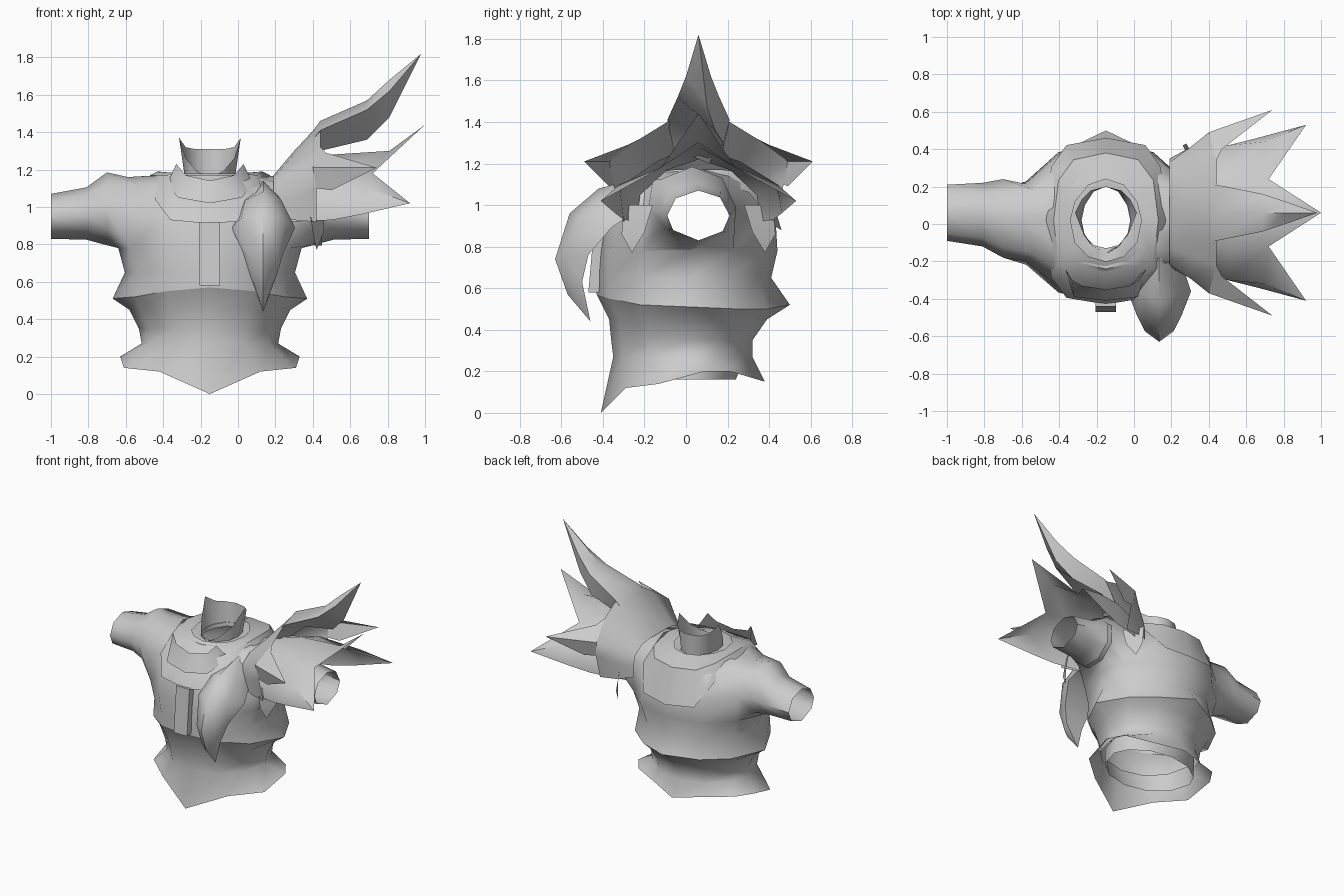
import bpy, bmesh, math

cube = bpy.data.objects.get("Cube")
if cube:
    bpy.data.objects.remove(cube, do_unlink=True)

grey = bpy.data.materials.new("plain grey")
grey.use_nodes = True
grey.diffuse_color = (0.6, 0.6, 0.6, 1)
grey.node_tree.nodes["Principled BSDF"].inputs["Base Color"].default_value = (0.6, 0.6, 0.6, 1)

BODY_X = -0.15   # centre line of the torso
WING_Y = 0.06    # centre line of the shoulder wing


def finish(name, bm, smooth=50):
    """Clean the mesh, make an object of it and shade it."""
    bmesh.ops.remove_doubles(bm, verts=bm.verts, dist=0.0005)
    bmesh.ops.dissolve_degenerate(bm, edges=bm.edges, dist=0.0005)
    bmesh.ops.recalc_face_normals(bm, faces=bm.faces)
    mesh = bpy.data.meshes.new(name)
    bm.to_mesh(mesh)
    bm.free()
    mesh.materials.append(grey)
    obj = bpy.data.objects.new(name, mesh)
    bpy.context.collection.objects.link(obj)
    bpy.ops.object.select_all(action='DESELECT')
    obj.select_set(True)
    bpy.context.view_layer.objects.active = obj
    bpy.ops.object.shade_smooth_by_angle(angle=math.radians(smooth))


def loft(rows, closed):
    """Skin rows of points with quads; returns the mesh and its vertex grid."""
    bm = bmesh.new()
    grid = [[bm.verts.new(p) for p in row] for row in rows]
    n = len(rows[0])
    for low, high in zip(grid, grid[1:]):
        for i in range(n if closed else n - 1):
            j = (i + 1) % n
            bm.faces.new((low[i], low[j], high[j], high[i]))
    return bm, grid


def mirror_ring(half):
    """Close a front-to-back half outline into a ring about the torso centre."""
    full = half + [(-x, y, z) for x, y, z in half[-2:0:-1]]
    return [(x + BODY_X, y, z) for x, y, z in full]


def ring(z, width, front, back, power=1.0):
    """Twelve-sided ring; z is one height or seven heights from front to back."""
    half = []
    for i in range(7):
        a = math.pi * i / 6
        s, c = abs(math.sin(a)) ** power, abs(math.cos(a)) ** power
        y = -front * c if i < 3 else back * c
        half.append((width * s if 0 < i < 6 else 0, y if i != 3 else 0.02,
                     z[i] if isinstance(z, list) else z))
    return mirror_ring(half)


def mirror_wing(half):
    """Mirror (x, distance, z) points across the wing centre line."""
    left = [(x, WING_Y - d, z) for x, d, z in half[:0:-1]]
    return left + [(x, WING_Y + d, z) for x, d, z in half]


# Chest with open sleeves; its hem is pointed at the sides, front and back
hem = mirror_ring([(0, -0.43, 0.57), (0.23, -0.37, 0.55), (0.4, -0.22, 0.52), (0.52, 0.02, 0.51),
                   (0.4, 0.25, 0.5), (0.23, 0.39, 0.5), (0, 0.5, 0.52)])
bm, grid = loft([
    hem,
    ring(0.65, 0.455, 0.43, 0.41),
    ring(0.78, 0.49, 0.42, 0.44, 0.95),
    ring(0.95, 0.5, 0.39, 0.43),
    ring([1.08, 1.1, 1.12, 1.16, 1.12, 1.1, 1.1], 0.44, 0.32, 0.36),
    ring(1.17, 0.27, 0.24, 0.27),
    ring(1.16, 0.13, 0.13, 0.2)], True)
SLEEVE = [(0.55, 0.03, 0.99, 0.21, 0.195), (0.66, 0.05, 0.965, 0.17, 0.14),
          (0.85, 0.06, 0.95, 0.15, 0.12)]   # reach, y, z, y radius, z radius
for side, mid in ((1, 3), (-1, 9)):
    loop = [grid[r][mid + c] for r, c in
            ((2, -1), (2, 0), (2, 1), (3, 1), (4, 1), (4, 0), (4, -1), (3, -1))]
    bmesh.ops.delete(bm, geom=[grid[3][mid]], context='VERTS')
    angles = [math.atan2(v.co.z - 0.95, v.co.y - 0.02) for v in loop]
    for reach, cy, cz, ry, rz in SLEEVE:
        new = [bm.verts.new((BODY_X + side * reach, cy + ry * math.cos(a), cz + rz * math.sin(a)))
               for a in angles]
        for i in range(8):
            j = (i + 1) % 8
            bm.faces.new((loop[i], loop[j], new[j], new[i]))
        loop = new
finish("chest_and_sleeves", bm)

# Waist flaring up to the chest hem and down to the pointed skirt
skirt_edge = mirror_ring([(0, -0.41, 0), (0.27, -0.29, 0.12), (0.46, -0.13, 0.14),
                          (0.48, 0.09, 0.2), (0.4, 0.21, 0.2), (0.23, 0.28, 0.18),
                          (0, 0.38, 0.15)])
bm, grid = loft([skirt_edge, ring(0.27, 0.365, 0.35, 0.32), ring(0.35, 0.38, 0.36, 0.32),
                 ring(0.45, 0.43, 0.37, 0.39), hem], True)
finish("waist_skirt", bm, 70)

# Lining inside the skirt
bm, grid = loft([ring(0.16, 0.35, 0.28, 0.24), ring(0.3, 0.33, 0.32, 0.29)], True)
finish("skirt_lining", bm)

# Mantle draped over the shoulders
bm, grid = loft([
    ring([0.91, 0.93, 1.04, 1.17, 1.06, 0.9, 0.88], 0.32, 0.43, 0.46, 0.6),
    ring([1.12, 1.13, 1.17, 1.19, 1.17, 1.14, 1.13], 0.28, 0.33, 0.38, 0.7),
    ring(1.18, 0.19, 0.2, 0.24)], True)
finish("mantle", bm)

# Bib with two upright points in front of the neck
bib = []
for half in ([(0, -0.35, 1.14), (0.13, -0.33, 1.17), (0.18, -0.3, 1.23)],
             [(0, -0.41, 1.02), (0.17, -0.39, 1.05), (0.23, -0.22, 1.12)]):
    bib.append([(BODY_X - x, y, z) for x, y, z in half[:0:-1]]
               + [(BODY_X + x, y, z) for x, y, z in half])
bm, grid = loft(bib, False)
finish("bib", bm)

# Neck collar with a horn at each side and a front notch
collar_top = mirror_ring([(0, -0.16, 1.16), (0.07, -0.12, 1.19), (0.13, -0.03, 1.26),
                          (0.165, 0.06, 1.37), (0.13, 0.13, 1.32), (0.08, 0.18, 1.31),
                          (0, 0.2, 1.31)])
bm, grid = loft([ring(1.13, 0.13, 0.14, 0.2), collar_top], True)
finish("neck_collar", bm)

# Chest strap plate, leaning back with the chest
bm = bmesh.new()
bmesh.ops.create_cube(bm, size=1)
for v in bm.verts:
    lean = 0.03 if v.co.z > 0 else 0
    v.co = (BODY_X + v.co.x * 0.11, -0.445 + v.co.y * 0.05 + lean, 0.75 + v.co.z * 0.34)
finish("chest_strap", bm, 30)

# Hooked horn at the front of the left shoulder: ridge y, z, side y, z, half width
hook = []
for ry, rz, sy, sz, w in ((-0.18, 1.14, -0.12, 0.95, 0.1), (-0.42, 1.08, -0.27, 0.95, 0.14),
                          (-0.56, 0.96, -0.36, 0.89, 0.17), (-0.63, 0.74, -0.47, 0.76, 0.11),
                          (-0.57, 0.57, -0.5, 0.63, 0.07), (-0.46, 0.44, -0.46, 0.44, 0)):
    my, mz = ry + (sy - ry) * 0.35, rz + (sz - rz) * 0.35
    hook.append([(0.135, ry, rz), (0.135 + w * 0.7, my, mz), (0.135 + w, sy, sz),
                 (0.135 - w, sy, sz), (0.135 - w * 0.7, my, mz)])
bm, grid = loft(hook, True)
finish("shoulder_hook", bm, 65)

# Wing shell: arched rows from the shoulder outwards
rim = [(0.44, 0, 1.45), (0.44, 0.15, 1.4), (0.44, 0.28, 1.32), (0.4, 0.43, 1.21),
       (0.42, 0.41, 1.1), (0.42, 0.36, 0.92)]
rows = [
    [(0.19, d, z) for d, z in ((0, 1.17), (0.1, 1.17), (0.19, 1.16), (0.27, 1.11), (0.29, 1.03), (0.29, 0.95))],
    [(0.3, d, z) for d, z in ((0, 1.3), (0.12, 1.28), (0.23, 1.23), (0.35, 1.16), (0.35, 1.05), (0.34, 0.93))],
    rim]
bm, grid = loft([mirror_wing(r) for r in rows], False)
finish("wing_shell", bm, 60)

# Solid crest feather, its keel set towards the back: x, ridge, half width, edge, keel, keel offset
crest = []
for x, ridge, half, edge, keel, back in ((0.32, 1.3, 0.12, 1.27, 1.2, 0.05),
                                         (0.44, 1.46, 0.15, 1.41, 1.3, 0.12),
                                         (0.69, 1.57, 0.1, 1.52, 1.36, 0.08),
                                         (0.81, 1.68, 0.06, 1.62, 1.48, 0.04),
                                         (0.98, 1.82, 0, 1.82, 1.82, 0)):
    crest.append([(x, WING_Y, ridge), (x, WING_Y + half, edge),
                  (x, WING_Y + back, keel), (x, WING_Y - half, edge)])
bm, grid = loft(crest, True)
finish("crest_feather", bm, 45)

# Inner fan with one middle and two side feathers
notch, side_tip = (0.72, 0.18, 1.18), (0.92, 0.47, 1.02)
bm, grid = loft([mirror_wing(r) for r in (
    [(0.25, 0, 1.22), (0.25, 0.15, 1.17), (0.25, 0.28, 1.05), (0.25, 0.3, 0.92)],
    [(0.5, 0, 1.28), (0.5, 0.2, 1.21), (0.5, 0.36, 1.1), (0.5, 0.36, 0.93)],
    [(0.81, 0, 1.3), notch, (0.7, 0.38, 1.1), (0.66, 0.4, 0.96)],
    [(1.0, 0, 1.44), notch, side_tip, side_tip])], False)
finish("inner_fan", bm, 60)

# Side feathers and hanging shards, front and back
for side, label, shift in ((-1, "front", 0), (1, "back", -0.12)):
    def place(row, dx=0):
        return [(x + dx, WING_Y + side * d, z) for x, d, z in row]
    bm, grid = loft([place(r) for r in (
        rim[2:5],
        [(0.47, 0.34, 1.29), (0.54, 0.48, 1.21), (0.5, 0.43, 1.09)],
        [(0.74, 0.55, 1.21)] * 3)], False)
    finish(label + "_side_feather", bm)
    bm, grid = loft([place(r, shift) for r in (
        [(0.38, 0.36, 1.0), (0.46, 0.22, 1.0)],
        [(0.4, 0.37, 0.86), (0.46, 0.26, 0.87)],
        [(0.42, 0.32, 0.77)] * 2)], False)
    finish(label + "_hanging_shard", bm)

# Band around the left sleeve
bm, grid = loft([[(x, WING_Y + 0.2 * math.cos(a), 0.96 + 0.18 * math.sin(a))
                  for a in (math.tau * (i + 0.5) / 8 for i in range(8))]
                 for x in (0.41, 0.45)], True)
finish("sleeve_band", bm)
